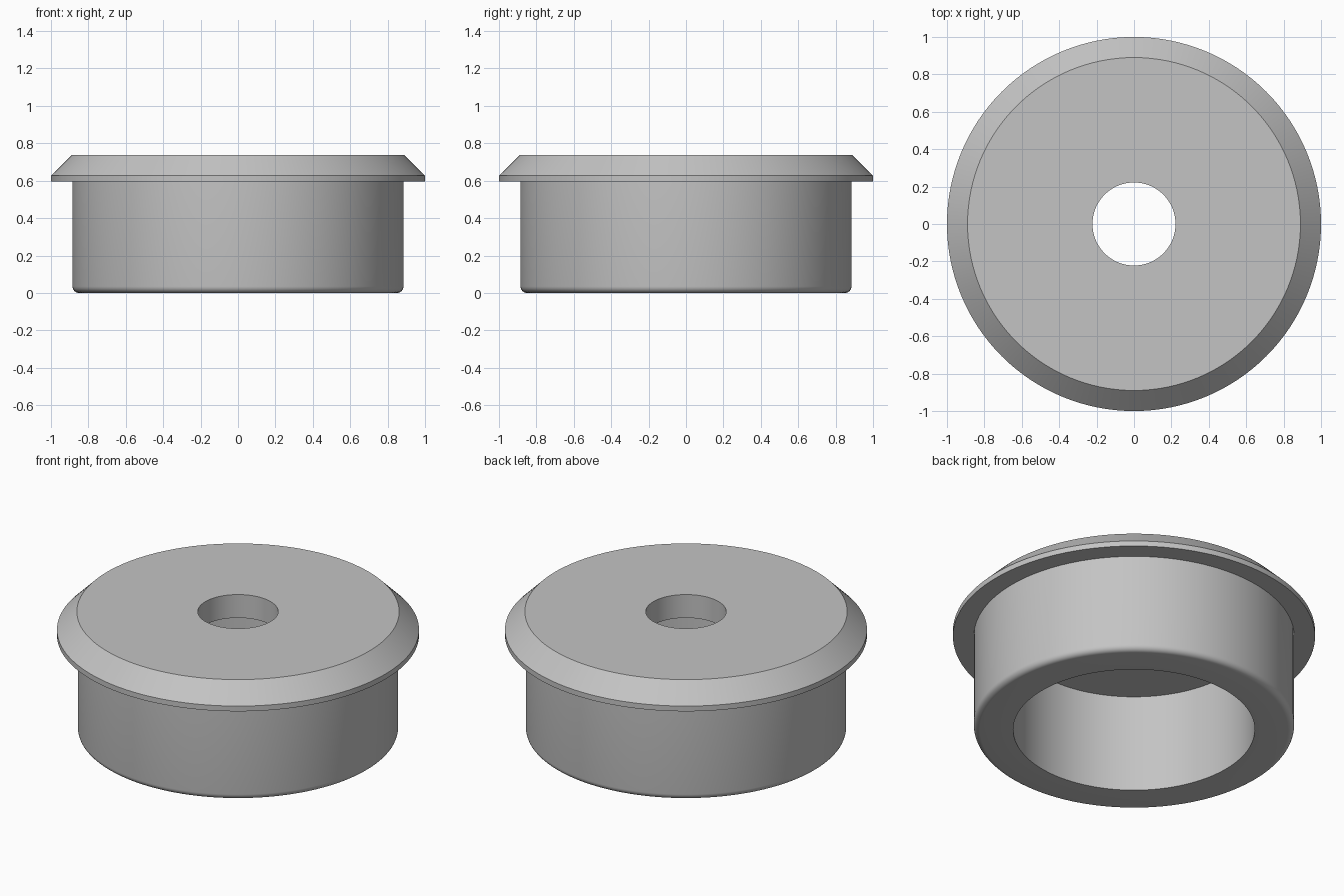
import bpy
import bmesh
import math

cube = bpy.data.objects.get("Cube")
if cube:
    bpy.data.objects.remove(cube, do_unlink=True)

SEGMENTS = 128
BODY_R, RECESS_R, HOLE_R = 0.885, 0.667, 0.222
FLANGE_Z, RIM_Z, TOP_Z = 0.595, 0.627, 0.737
FILLET = 0.035

grey = bpy.data.materials.new("plain grey")
grey.use_nodes = True
colour = (0.55, 0.55, 0.55, 1)
grey.diffuse_color = colour
grey.node_tree.nodes["Principled BSDF"].inputs["Base Color"].default_value = colour

# Closed cross-section: rounded foot, body, chevron flange, hole, recess
foot = []
for i in range(7):
    a = math.radians(15 * i)
    foot.append((BODY_R - FILLET + FILLET * math.sin(a), FILLET - FILLET * math.cos(a)))
profile = foot + [
    (BODY_R, FLANGE_Z), (1, FLANGE_Z), (1, RIM_Z), (0.89, TOP_Z),
    (HOLE_R, TOP_Z), (HOLE_R, FLANGE_Z), (RECESS_R, FLANGE_Z), (RECESS_R, 0),
]

# Revolve the section around the vertical axis
bm = bmesh.new()
rings = []
for s in range(SEGMENTS):
    a = math.tau * s / SEGMENTS
    rings.append([bm.verts.new((r * math.cos(a), r * math.sin(a), z)) for r, z in profile])
for s, ring in enumerate(rings):
    following = rings[(s + 1) % SEGMENTS]
    for i in range(len(profile)):
        j = (i + 1) % len(profile)
        bm.faces.new((ring[i], following[i], following[j], ring[j]))
bmesh.ops.recalc_face_normals(bm, faces=bm.faces)

mesh = bpy.data.meshes.new("flanged_cap")
bm.to_mesh(mesh)
bm.free()
mesh.materials.append(grey)
cap = bpy.data.objects.new("flanged_cap", mesh)
bpy.context.collection.objects.link(cap)

# Smooth round walls, crisp rims
bpy.ops.object.select_all(action="DESELECT")
cap.select_set(True)
bpy.context.view_layer.objects.active = cap
bpy.ops.object.shade_smooth_by_angle(angle=math.radians(30))
